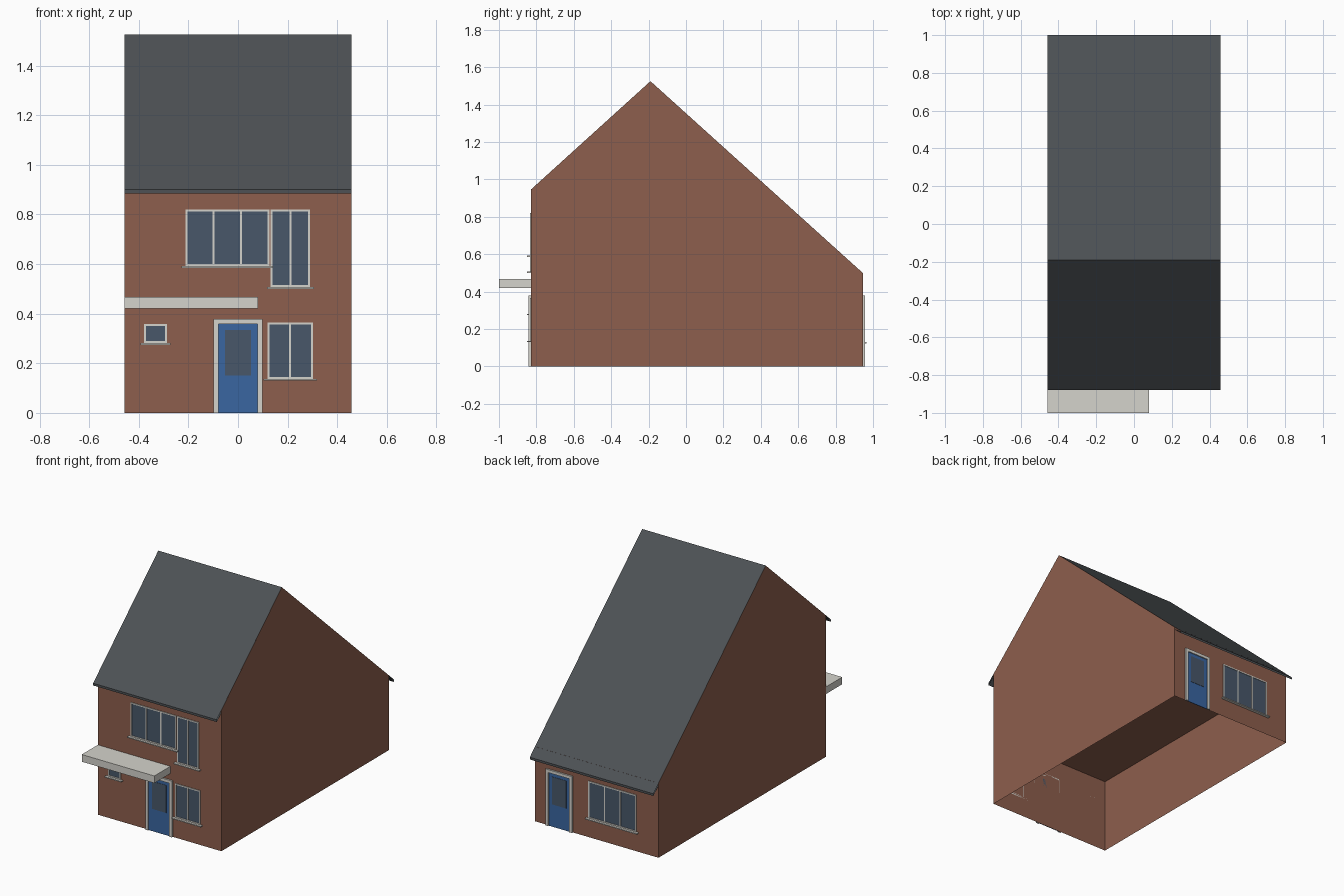
import bpy, bmesh
from mathutils import Vector

if "Cube" in bpy.data.objects:
    bpy.data.objects.remove(bpy.data.objects["Cube"])

W = 0.458                 # half width
FRONT, BACK = -0.83, 0.945
RIDGE = (-0.19, 1.525)


def material(name, rgb):
    m = bpy.data.materials.new(name)
    m.diffuse_color = (*[(c / 255) ** 2.2 for c in rgb], 1)
    m.use_nodes = True
    m.node_tree.nodes["Principled BSDF"].inputs["Base Color"].default_value = m.diffuse_color
    return m


BRICK = material("brick", (140, 95, 78))
SLATE = material("slate", (78, 82, 85))
TRIM = material("trim", (212, 210, 203))
GLASS = material("glass", (74, 88, 105))
BLUE = material("door_blue", (60, 102, 160))


def finish(name, bm, mat):
    me = bpy.data.meshes.new(name)
    bm.to_mesh(me)
    bm.free()
    me.materials.append(mat)
    ob = bpy.data.objects.new(name, me)
    bpy.context.collection.objects.link(ob)
    return ob


def boxes(name, spans, mat):
    """One object from boxes given as (x0, x1, y0, y1, z0, z1)."""
    bm = bmesh.new()
    for x0, x1, y0, y1, z0, z1 in spans:
        vs = bmesh.ops.create_cube(bm, size=1)["verts"]
        size = Vector((x1 - x0, abs(y1 - y0), z1 - z0))
        mid = Vector((x0 + x1, y0 + y1, z0 + z1)) / 2
        bmesh.ops.scale(bm, vec=size, verts=vs)
        bmesh.ops.translate(bm, vec=mid, verts=vs)
    return finish(name, bm, mat)


def strip(bm, pts):
    """Sweep an open y-z polyline across the house width."""
    rows = [[bm.verts.new((x, y, z)) for x in (-W, W)] for y, z in pts]
    for a, b in zip(rows, rows[1:]):
        bm.faces.new((a[0], a[1], b[1], b[0]))


def wall_y(side):
    return FRONT if side < 0 else BACK


def window(name, side, x0, x1, z0, z1, panes):
    y, b = wall_y(side), 0.008
    out = y + side * 0.005
    bars = [(x0, x1, y, out, z0, z0 + b), (x0, x1, y, out, z1 - b, z1)]
    for i in range(panes + 1):
        x = x0 + (x1 - x0 - b) * i / panes
        bars.append((x, x + b, y, out, z0 + b, z1 - b))
    boxes(name + "_frame", bars, TRIM)
    boxes(name + "_glass", [(x0 + b, x1 - b, y, y + side * 0.002, z0 + b, z1 - b)], GLASS)
    boxes(name + "_sill", [(x0 - 0.015, x1 + 0.015, y, y + side * 0.02, z0 - 0.007, z0)], TRIM)


def door(name, side, cx):
    y, w, h, b = wall_y(side), 0.098, 0.378, 0.02
    out = y + side * 0.011
    boxes(name + "_frame", [(cx - w, cx - w + b, y, out, 0, h),
                            (cx + w - b, cx + w, y, out, 0, h),
                            (cx - w + b, cx + w - b, y, out, h - b, h)], TRIM)
    boxes(name + "_leaf", [(cx - w + b, cx + w - b, y, y + side * 0.004, 0, h - b)], BLUE)
    boxes(name + "_pane", [(cx - 0.053, cx + 0.053, y, y + side * 0.006, 0.15, 0.335)], GLASS)


# Brick shell: gable ends, front and back walls, open at the bottom
bm = bmesh.new()
profile = [(FRONT, 0), (BACK, 0), (BACK, 0.5), RIDGE, (FRONT, 0.945)]
for s in (-1, 1):
    bm.faces.new([bm.verts.new((s * W, y, z)) for y, z in profile[::s]])
strip(bm, [(FRONT, 0), (FRONT, 0.945)])
strip(bm, [(BACK, 0.5), (BACK, 0)])
bmesh.ops.remove_doubles(bm, verts=bm.verts, dist=1e-5)
finish("walls", bm, BRICK)

# Upper floor seen from below
bm = bmesh.new()
strip(bm, [(BACK, 0.5), (FRONT, 0.5)])
finish("upper_floor", bm, BRICK)

# Roof sheet with narrow fascias and soffits at both eaves
bm = bmesh.new()
strip(bm, [(FRONT, 0.93), (-0.88, 0.885), (-0.88, 0.90), RIDGE,
           (1.0, 0.45), (1.0, 0.435), (BACK, 0.485)])
finish("roof", bm, SLATE)

# Porch canopy
boxes("canopy", [(-W, 0.08, -1.0, FRONT, 0.42, 0.468)], TRIM)

# Doors and windows
door("front_door", -1, 0.0)
door("back_door", 1, 0.275)
window("upper_wide_window", -1, -0.212, 0.126, 0.592, 0.82, 3)
window("upper_tall_window", -1, 0.131, 0.291, 0.507, 0.82, 2)
window("lower_window", -1, 0.118, 0.303, 0.137, 0.365, 2)
window("small_window", -1, -0.379, -0.287, 0.281, 0.359, 1)
window("back_window", 1, -0.295, 0.06, 0.13, 0.378, 3)
